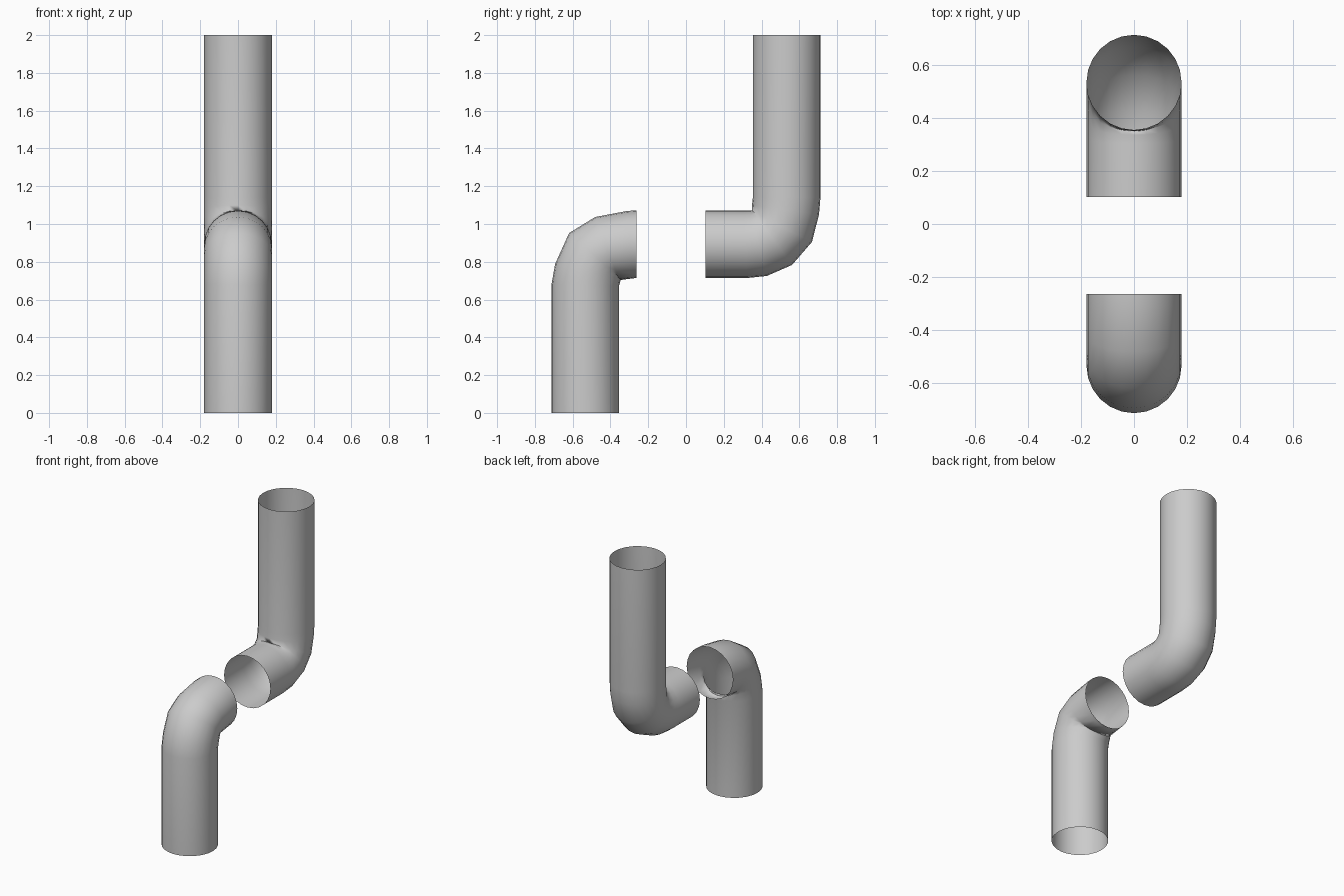
import bpy, bmesh
from math import sin, cos, radians, pi

if "Cube" in bpy.data.objects:
    bpy.data.objects.remove(bpy.data.objects["Cube"])

R = 0.179      # pipe radius
SIDES = 24


def pipe(name, stations, side):
    """Open tube; stations = (outer y, outer z, path elevation in degrees)."""
    bm = bmesh.new()
    rings = []
    for y, z, elev in stations:
        e = radians(elev)
        ny, nz = side * sin(e), -side * cos(e)   # from outer edge towards path centre
        cy, cz = y + R * ny, z + R * nz
        rings.append([bm.verts.new((R * sin(a), cy - R * cos(a) * ny, cz - R * cos(a) * nz))
                      for a in (2 * pi * i / SIDES for i in range(SIDES))])
    for r0, r1 in zip(rings, rings[1:]):
        for i in range(SIDES):
            j = (i + 1) % SIDES
            bm.faces.new((r0[i], r0[j], r1[j], r1[i]))
    # make the walls face outwards
    bm.normal_update()
    f = bm.faces[:][0]
    v = rings[0][0].co - rings[0][SIDES // 2].co
    if f.normal.dot(v) < 0:
        bmesh.ops.reverse_faces(bm, faces=bm.faces[:])
    me = bpy.data.meshes.new(name)
    bm.to_mesh(me)
    bm.free()
    me.shade_smooth()
    ob = bpy.data.objects.new(name, me)
    bpy.context.collection.objects.link(ob)
    return ob


# lower pipe: rises from the floor, then bends towards the middle
pipe("lower_pipe", [(-0.712, 0.0, 90), (-0.712, 0.68, 89), (-0.693, 0.788, 78),
                    (-0.619, 0.952, 49), (-0.481, 1.037, 21),
                    (-0.312, 1.069, 5), (-0.263, 1.072, 0)], 1)

# upper pipe: starts near the middle, then bends upwards
pipe("upper_pipe", [(0.102, 0.714, 0), (0.323, 0.714, 3), (0.428, 0.725, 15),
                    (0.561, 0.783, 36), (0.667, 0.905, 63), (0.704, 1.05, 82),
                    (0.712, 1.14, 90), (0.712, 2.0, 90)], -1)
